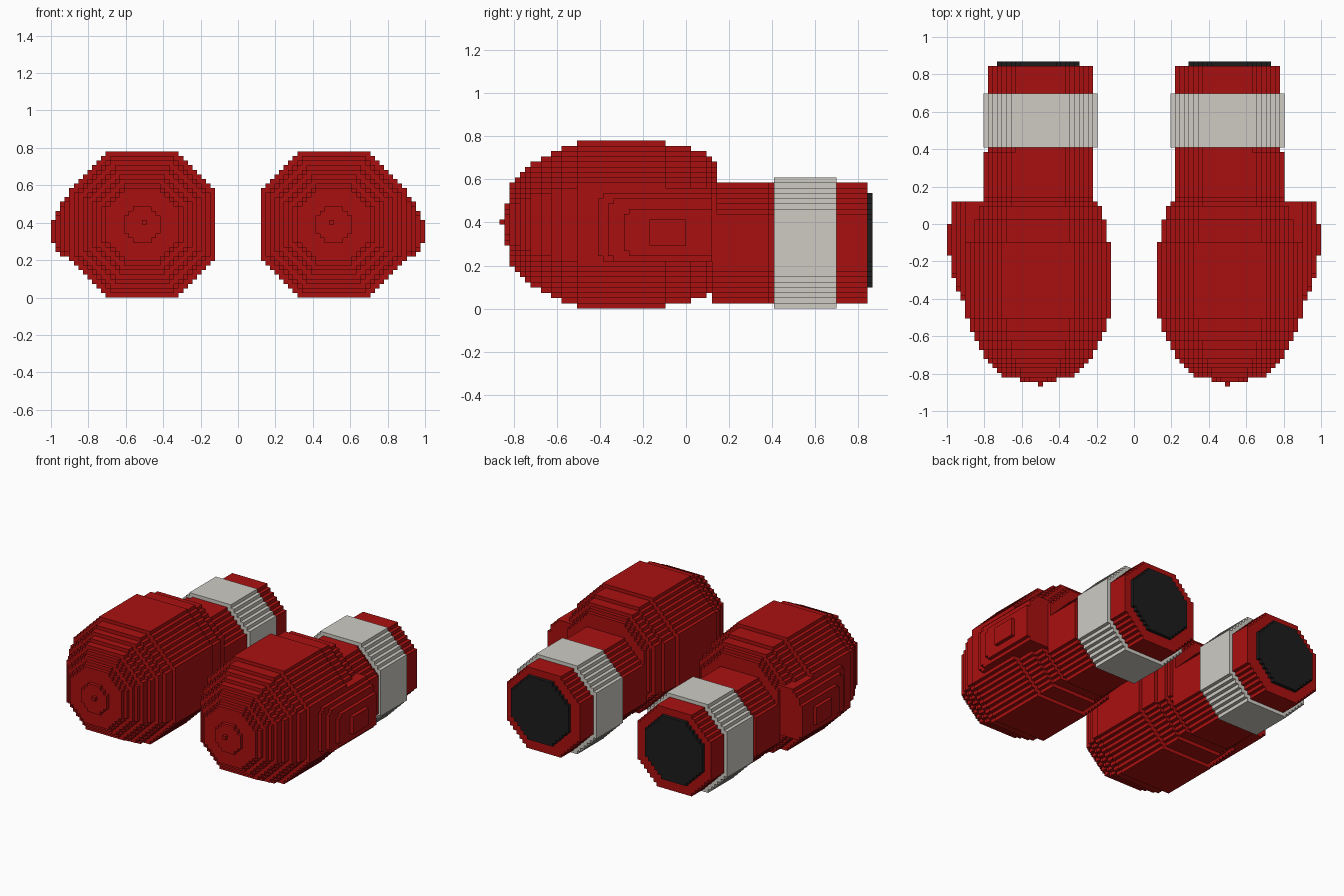
import bpy, bmesh

if "Cube" in bpy.data.objects:
    bpy.data.objects.remove(bpy.data.objects["Cube"])

# Cell sizes of the stepped block style
V, VY = 1 / 41, 0.0241
NX, NY, NZ = 41, 72, 32
Y0 = -NY * VY / 2


def material(name, rgb):
    m = bpy.data.materials.new(name)
    m.diffuse_color = (*rgb, 1)
    m.use_nodes = True
    m.node_tree.nodes["Principled BSDF"].inputs["Base Color"].default_value = m.diffuse_color
    return m


MATS = {
    "glove": material("red leather", (0.40, 0.005, 0.005)),
    "wrist_band": material("off white", (0.62, 0.60, 0.55)),
    "cuff_opening": material("black", (0.012, 0.012, 0.012)),
}
cells = {}


def octagon(part, j0, j1, cx, cz, rx, rz=None, k=1.44):
    """Fill an octagonal slab of cells between layers j0 and j1."""
    rz = rz or rx
    for i in range(NX):
        for z in range(NZ):
            u, w = abs(i + 0.5 - cx) / rx, abs(z + 0.5 - cz) / rz
            if u <= 1 and w <= 1 and u + w <= k:
                for j in range(j0, j1):
                    cells[i, j, z] = part


def thumb_layer(i0, i1, j0, j1, z0, z1, c):
    """Fill a thumb plate with clipped corners."""
    for j in range(j0, j1):
        for z in range(z0, z1):
            if min(j - j0, 3) + min(z - z0, z1 - 1 - z) >= c:
                for i in range(i0, i1):
                    cells[i, j, z] = "glove"


# Padded fist: (first layer, radius in cells), rounded at both ends
steps = [(1, 4), (2, 8), (3, 9), (4, 10), (5, 11), (6, 12), (8, 13), (10, 14),
         (12, 15), (15, 16), (32, 15), (37, 14), (40, 13), (41, 12), (42, 0)]
for (a, r), (b, _) in zip(steps, steps[1:]):
    octagon("glove", a, b, 21, 16, r)
cells[20, 0, 16] = "glove"

# Thumb on the outer side
thumb_layer(30, 37, 19, 41, 9, 23, 0)
thumb_layer(37, 38, 19, 41, 9, 22, 1)
thumb_layer(38, 39, 21, 41, 9, 21, 1)
thumb_layer(39, 40, 24, 41, 10, 19, 1)
thumb_layer(40, 41, 29, 36, 12, 17, 0)

# Wrist, cuff, band and dark opening
octagon("glove", 41, 52, 21, 12.5, 12, 11.5)
octagon("glove", 52, 71, 20.5, 12.5, 11.5)
octagon("wrist_band", 53, 65, 20.5, 12.5, 12.5)
octagon("cuff_opening", 71, 72, 21, 13, 9)

# Faces of a cell: neighbour direction and its corner loop
SIDES = {
    (1, 0, 0): [(1, 0, 0), (1, 1, 0), (1, 1, 1), (1, 0, 1)],
    (-1, 0, 0): [(0, 0, 0), (0, 0, 1), (0, 1, 1), (0, 1, 0)],
    (0, 1, 0): [(0, 1, 0), (0, 1, 1), (1, 1, 1), (1, 1, 0)],
    (0, -1, 0): [(0, 0, 0), (1, 0, 0), (1, 0, 1), (0, 0, 1)],
    (0, 0, 1): [(0, 0, 1), (1, 0, 1), (1, 1, 1), (0, 1, 1)],
    (0, 0, -1): [(0, 0, 0), (0, 1, 0), (1, 1, 0), (1, 0, 0)],
}

# Build the outer skin of each part and mirror it to the other hand
for part, mat in MATS.items():
    bm = bmesh.new()
    verts = {}

    def vert(p):
        if p not in verts:
            verts[p] = bm.verts.new((p[0] * V, Y0 + p[1] * VY, p[2] * V))
        return verts[p]

    for (i, j, z), owner in cells.items():
        if owner != part:
            continue
        for (dx, dy, dz), loop in SIDES.items():
            if (i + dx, j + dy, z + dz) not in cells:
                bm.faces.new([vert((i + a, j + b, z + c)) for a, b, c in loop])
    mesh = bpy.data.meshes.new(part)
    bm.to_mesh(mesh)
    bm.free()
    mesh.materials.append(mat)
    ob = bpy.data.objects.new(part, mesh)
    bpy.context.collection.objects.link(ob)
    mirror = ob.modifiers.new("other_hand", "MIRROR")
    mirror.use_mirror_merge = False
